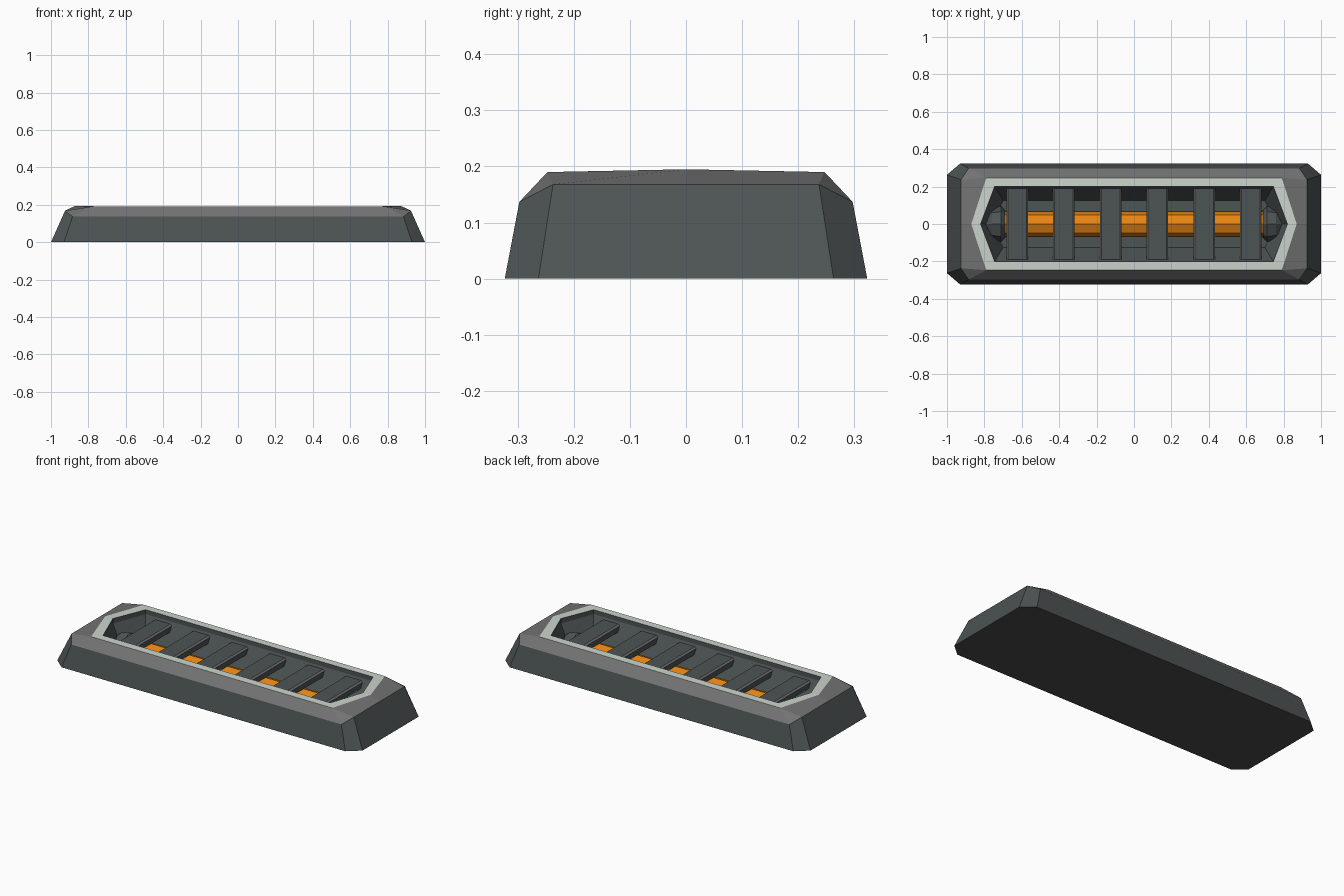
import bpy, bmesh, math

if "Cube" in bpy.data.objects:
    bpy.data.objects.remove(bpy.data.objects["Cube"])


def material(name, r, g, b):
    m = bpy.data.materials.new(name)
    m.diffuse_color = (r, g, b, 1)
    m.use_nodes = True
    m.node_tree.nodes["Principled BSDF"].inputs["Base Color"].default_value = m.diffuse_color
    return m


DARK = material("dark slate", 0.075, 0.088, 0.088)
GREY = material("mid grey", 0.17, 0.17, 0.17)
PALE = material("pale trim", 0.60, 0.66, 0.60)
ORANGE = material("orange glow", 0.80, 0.23, 0.006)
UNDER = material("underside grey", 0.07, 0.07, 0.07)


def finish(name, bm, mats):
    bmesh.ops.remove_doubles(bm, verts=bm.verts, dist=0.0005)
    bmesh.ops.recalc_face_normals(bm, faces=bm.faces)
    me = bpy.data.meshes.new(name)
    bm.to_mesh(me)
    bm.free()
    for m in mats:
        me.materials.append(m)
    ob = bpy.data.objects.new(name, me)
    bpy.context.collection.objects.link(ob)
    return ob


def ring(bm, side, end, mid):
    """Ten-point outline from one corner pair and an end midpoint, mirrored in x and y."""
    (ax, ay, az), (bx, by, bz), (mx, mz) = side, end, mid
    pts = [(ax, -ay, az), (bx, -by, bz), (mx, 0, mz), (bx, by, bz), (ax, ay, az)]
    pts += [(-x, -y, z) for x, y, z in pts]
    return [bm.verts.new(p) for p in pts]


def bridge(bm, r0, r1, mat):
    n = len(r0)
    for i in range(n):
        j = (i + 1) % n
        bm.faces.new((r0[i], r0[j], r1[j], r1[i])).material_index = mat


# Housing: sloped body, grey shoulder, pale hexagonal trim, sunken tray
bm = bmesh.new()


def hexring(x, y, z, tip, tipz):
    return ring(bm, (x, y, z), (x, y, z), (tip, tipz))


base = ring(bm, (0.93, 0.323, 0), (1.0, 0.263, 0), (1.0, 0))
shoulder = ring(bm, (0.885, 0.297, 0.137), (0.925, 0.237, 0.168), (0.925, 0.168))
outer = hexring(0.79, 0.247, 0.19, 0.87, 0.195)
inner = hexring(0.745, 0.2, 0.191, 0.82, 0.195)
lip = hexring(0.745, 0.2, 0.165, 0.82, 0.165)
floor = hexring(0.70, 0.125, 0.03, 0.76, 0.03)
bm.faces.new(base[::-1]).material_index = 3
for a, b, mat in ((base, shoulder, 0), (shoulder, outer, 1), (outer, inner, 2),
                  (inner, lip, 0), (lip, floor, 0)):
    bridge(bm, a, b, mat)
bm.faces.new(floor)
finish("housing", bm, [DARK, GREY, PALE, UNDER])


def tube(name, sections, mat, cz=0.045):
    """Eight-sided bar along x, flattened where it sinks into the tray floor."""
    bm = bmesh.new()
    rings = []
    for x, r in sections:
        rings.append([bm.verts.new((x, r * math.cos(k * math.pi / 4),
                                    max(0.02, cz + r * math.sin(k * math.pi / 4))))
                      for k in range(8)])
    for a, b in zip(rings, rings[1:]):
        bridge(bm, a, b, 0)
    bm.faces.new(rings[0])
    bm.faces.new(rings[-1])
    finish(name, bm, [mat])


# Glowing lamp tube and its tapered end sockets
tube("lamp_tube", [(-0.72, 0.068), (0.72, 0.068)], ORANGE)
for s, tag in ((-1, "left"), (1, "right")):
    tube("socket_" + tag, [(s * 0.69, 0.075), (s * 0.71, 0.095),
                           (s * 0.76, 0.085), (s * 0.80, 0.05)], DARK)

# Six guard bars across the tray, with light chamfered edges
for i in range(6):
    cx = -0.625 + 0.25 * i
    w, c, top, low = 0.058, 0.009, 0.155, 0.115
    prof = [(-w, low), (w, low), (w, top - c), (w - c, top), (c - w, top), (-w, top - c)]
    bm = bmesh.new()
    front, back = [[bm.verts.new((cx + x, y, z)) for x, z in prof] for y in (-0.19, 0.19)]
    bridge(bm, front, back, 0)
    bm.faces.new(front)
    bm.faces.new(back)
    bm.normal_update()
    for f in bm.faces:
        if 0.3 < abs(f.normal.z) < 0.9:
            f.material_index = 1
    finish("guard_bar_%d" % (i + 1), bm, [DARK, GREY])
